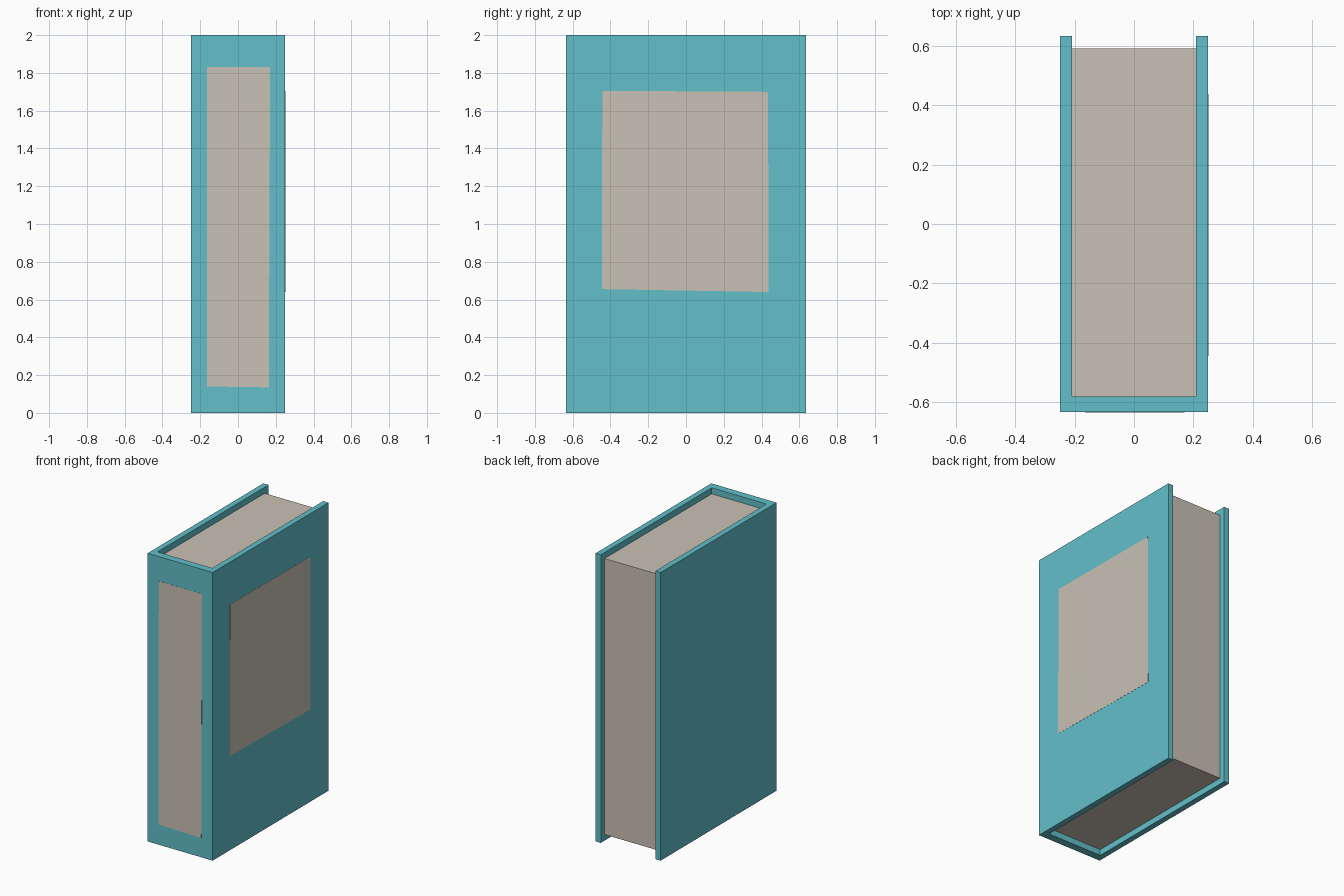
import bpy
import bmesh
from mathutils import Vector

if "Cube" in bpy.data.objects:
    bpy.data.objects.remove(bpy.data.objects["Cube"])


def material(name, color):
    mat = bpy.data.materials.new(name)
    mat.diffuse_color = color
    mat.use_nodes = True
    mat.node_tree.nodes["Principled BSDF"].inputs["Base Color"].default_value = mat.diffuse_color
    return mat


def extrude_outline(name, points, direction, mat):
    """Make a solid by extruding a flat outline along a direction."""
    bm = bmesh.new()
    face = bm.faces.new([bm.verts.new(p) for p in points])
    moved = bmesh.ops.extrude_face_region(bm, geom=[face], use_keep_orig=True)["geom"]
    verts = [v for v in moved if isinstance(v, bmesh.types.BMVert)]
    bmesh.ops.translate(bm, verts=verts, vec=Vector(direction))
    bmesh.ops.recalc_face_normals(bm, faces=bm.faces)
    mesh = bpy.data.meshes.new(name)
    bm.to_mesh(mesh)
    bm.free()
    mesh.materials.append(mat)
    obj = bpy.data.objects.new(name, mesh)
    bpy.context.collection.objects.link(obj)
    return obj


teal = material("teal_cover", (0.122, 0.521, 0.591, 1))
paper = material("paper", (0.584, 0.533, 0.462, 1))

W, D, H = 0.25, 0.635, 2.0            # half width, half depth, height
IN_X, SPINE_Y, PAGE_Y = 0.21, -0.582, 0.593
RECESS, LIFT = 0.042, 0.001

# Cover: U-shaped outline of two boards and a spine
outline = [(-W, -D), (W, -D), (W, D), (IN_X, D),
           (IN_X, SPINE_Y), (-IN_X, SPINE_Y), (-IN_X, D), (-W, D)]
extrude_outline("cover", [(x, y, 0) for x, y in outline], (0, 0, H), teal)

# Page block, recessed at the top, bottom and open edge
block = [(-IN_X, SPINE_Y), (IN_X, SPINE_Y), (IN_X, PAGE_Y), (-IN_X, PAGE_Y)]
extrude_outline("pages", [(x, y, RECESS) for x, y in block],
                (0, 0, H - 2 * RECESS), paper)

# Paper label on the spine
spine = [(-0.165, 0.14), (0.163, 0.135), (0.17, 1.83), (-0.163, 1.83)]
extrude_outline("spine_label", [(x, -D, z) for x, z in spine], (0, -LIFT, 0), paper)

# Paper label on the front board, slightly out of square
board = [(-0.445, 0.655), (0.438, 0.64), (0.434, 1.70), (-0.443, 1.705)]
extrude_outline("board_label", [(W, y, z) for y, z in board], (LIFT, 0, 0), paper)
